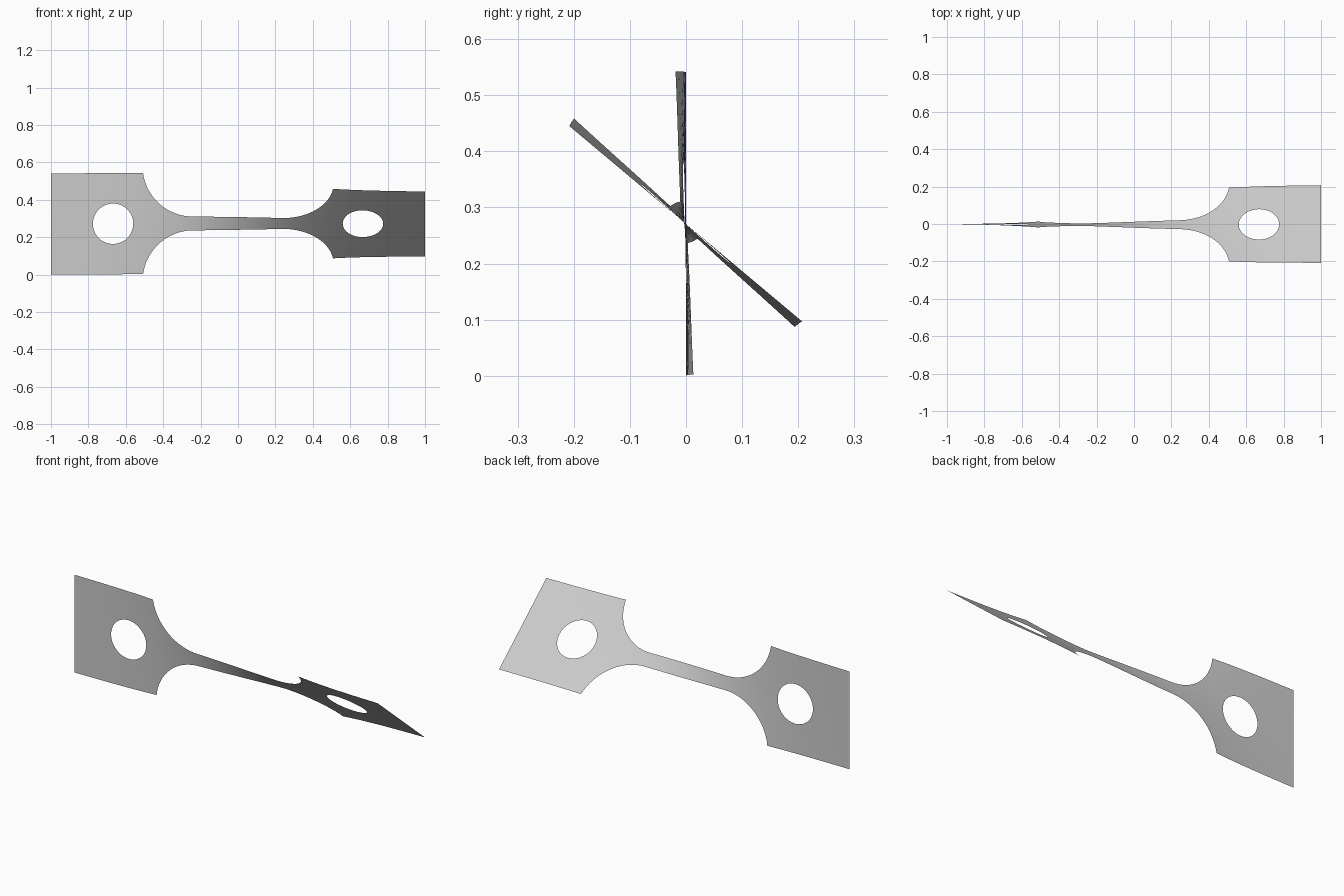
import bpy
import bmesh
from math import sin, cos, tanh, acos, atan2, pi, radians

cube = bpy.data.objects.get("Cube")
if cube:
    bpy.data.objects.remove(cube)

HALF = 0.2705        # half height of the end plates
NECK = 0.0375        # half height of the neck
NECK_END = 0.24      # where the fillets begin
FILLET = 0.27
HOLE_X, HOLE_R = 0.668, 0.108
SEGS, RINGS = 20, 8

ARC = acos(1 - (HALF - NECK) / FILLET)
PLATE_X = NECK_END + FILLET * sin(ARC)


def lerp(a, b, t):
    return a + (b - a) * t


def twisted(x, v):
    """Place a point of the flat strip on the twisted strip."""
    a = radians(25 + 25 * tanh(2.5 * x) / tanh(2.5))
    sag = cos(pi * x / 2)
    return (x, -0.004 * sag - v * sin(a), HALF + 0.003 * sag + v * cos(a))


def add_grid(bm, rows):
    """Join rows of flat points into a sheet of quads."""
    grid = [[bm.verts.new((x, v, 0)) for x, v in row] for row in rows]
    for r0, r1 in zip(grid, grid[1:]):
        for i in range(len(r0) - 1):
            bm.faces.new((r0[i], r0[i + 1], r1[i + 1], r1[i]))


def add_plate(bm, side):
    """End plate with a round hole, built as fans from the hole to each edge."""
    corners = [(PLATE_X, -HALF), (1, -HALF), (1, HALF), (PLATE_X, HALF)]
    for k in range(4):
        (x0, v0), (x1, v1) = corners[k], corners[(k + 1) % 4]
        a0 = atan2(v0, x0 - HOLE_X)
        a1 = atan2(v1, x1 - HOLE_X)
        if a1 < a0:
            a1 += 2 * pi
        rows = []
        for i in range(SEGS + 1):
            t = i / SEGS
            a = lerp(a0, a1, t)
            hx, hv = HOLE_X + HOLE_R * cos(a), HOLE_R * sin(a)
            ex, ev = lerp(x0, x1, t), lerp(v0, v1, t)
            rows.append([(side * lerp(hx, ex, s / RINGS), lerp(hv, ev, s / RINGS))
                         for s in range(RINGS + 1)])
        add_grid(bm, rows)


bm = bmesh.new()

# Neck with a round fillet at each end
fillet = [(NECK_END + FILLET * sin(ARC * i / 24),
           NECK + FILLET * (1 - cos(ARC * i / 24))) for i in range(25)]
straight = [(lerp(-NECK_END, NECK_END, i / 24), NECK) for i in range(1, 24)]
profile = [(-x, h) for x, h in reversed(fillet)] + straight + fillet
add_grid(bm, [[(x, h * (2 * j / SEGS - 1)) for j in range(SEGS + 1)]
              for x, h in profile])

# Two pierced end plates
for side in (-1, 1):
    add_plate(bm, side)

# Weld the parts, then twist the strip along its length
bmesh.ops.remove_doubles(bm, verts=bm.verts, dist=0.0001)
for vert in bm.verts:
    vert.co = twisted(vert.co.x, vert.co.y)
bmesh.ops.recalc_face_normals(bm, faces=bm.faces)
for face in bm.faces:
    face.smooth = True

mesh = bpy.data.meshes.new("twisted_strip")
bm.to_mesh(mesh)
bm.free()
strip = bpy.data.objects.new("twisted_strip", mesh)
bpy.context.collection.objects.link(strip)

# Plain grey finish
grey = bpy.data.materials.new("light_grey")
grey.use_nodes = True
colour = (0.6, 0.6, 0.6, 1)
grey.diffuse_color = colour
grey.node_tree.nodes["Principled BSDF"].inputs["Base Color"].default_value = colour
mesh.materials.append(grey)
